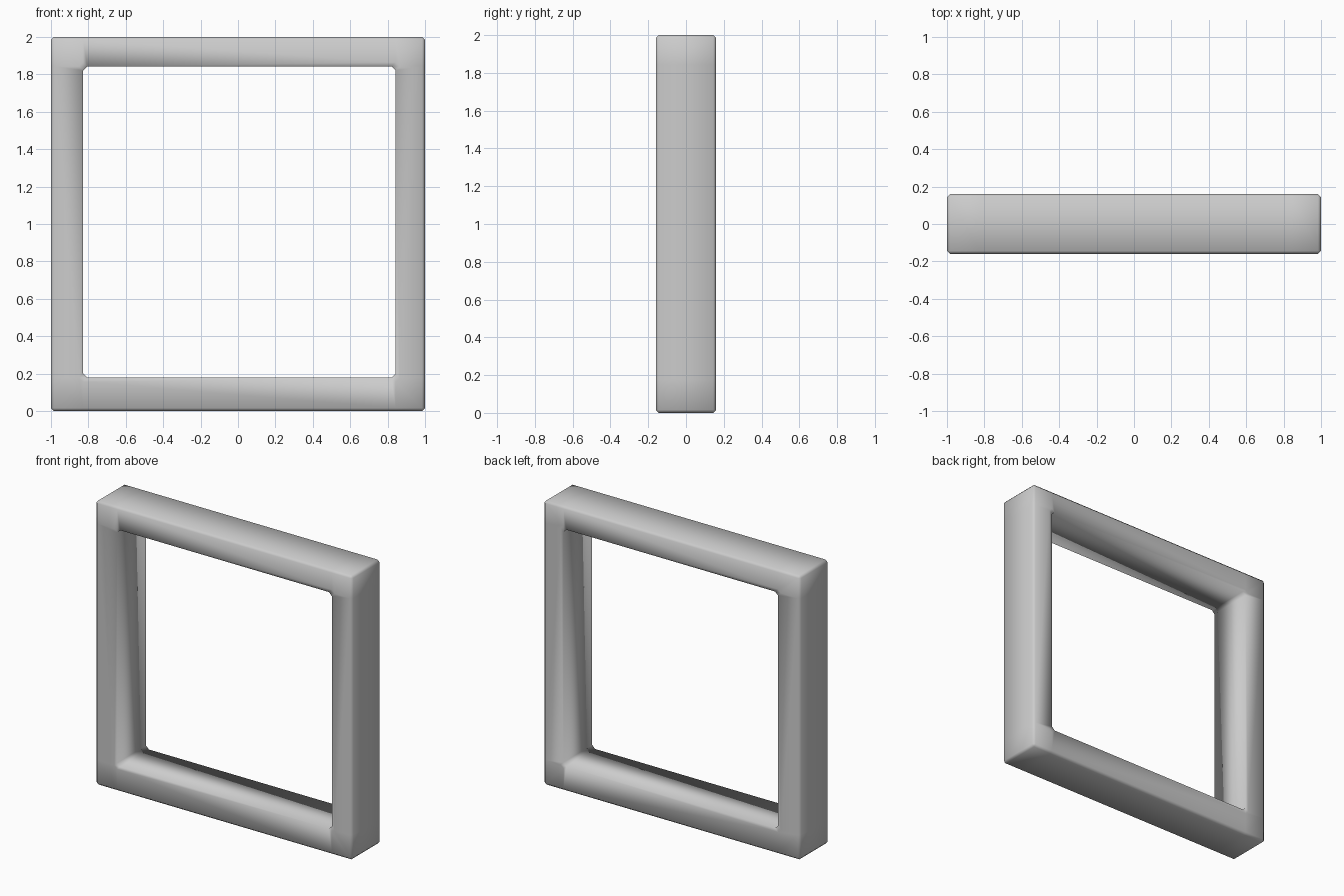
import bpy, bmesh

if "Cube" in bpy.data.objects:
    bpy.data.objects.remove(bpy.data.objects["Cube"])

# Outer lines and opening lines of the square frame
XS = [-1.0, -0.828, 0.842, 1.0]
ZS = [0.0, 0.178, 1.843, 2.0]
HALF = 0.16

bm = bmesh.new()

# Front face: eight cells around the opening, extruded to the back
grid = [[bm.verts.new((x, -HALF, z)) for z in ZS] for x in XS]
cells = [bm.faces.new((grid[i][k], grid[i + 1][k], grid[i + 1][k + 1], grid[i][k + 1]))
         for i in range(3) for k in range(3) if (i, k) != (1, 1)]
back = bmesh.ops.extrude_face_region(bm, geom=cells, use_keep_orig=True)
for v in back["geom"]:
    if isinstance(v, bmesh.types.BMVert):
        v.co.y = HALF
bmesh.ops.recalc_face_normals(bm, faces=bm.faces)


def is_outer(v):
    return v.co.x in (XS[0], XS[3]) or v.co.z in (ZS[0], ZS[3])


# Chamfer the opening's corners and the outer edges
sharp = [e for e in bm.edges if e.calc_face_angle(0) > 0.5]
outer = [e for e in sharp if all(is_outer(v) for v in e.verts)]
inner = [e for e in sharp if not any(is_outer(v) for v in e.verts)
         and abs(e.verts[0].co.y - e.verts[1].co.y) > 0.1]
bmesh.ops.bevel(bm, geom=inner, offset=0.022, segments=1, affect='EDGES', profile=0.5)
bmesh.ops.bevel(bm, geom=outer, offset=0.016, segments=1, affect='EDGES', profile=0.5)
bmesh.ops.recalc_face_normals(bm, faces=bm.faces)
for f in bm.faces:
    f.smooth = True

mesh = bpy.data.meshes.new("square_frame")
bm.to_mesh(mesh)
bm.free()
bpy.context.collection.objects.link(bpy.data.objects.new("square_frame", mesh))
